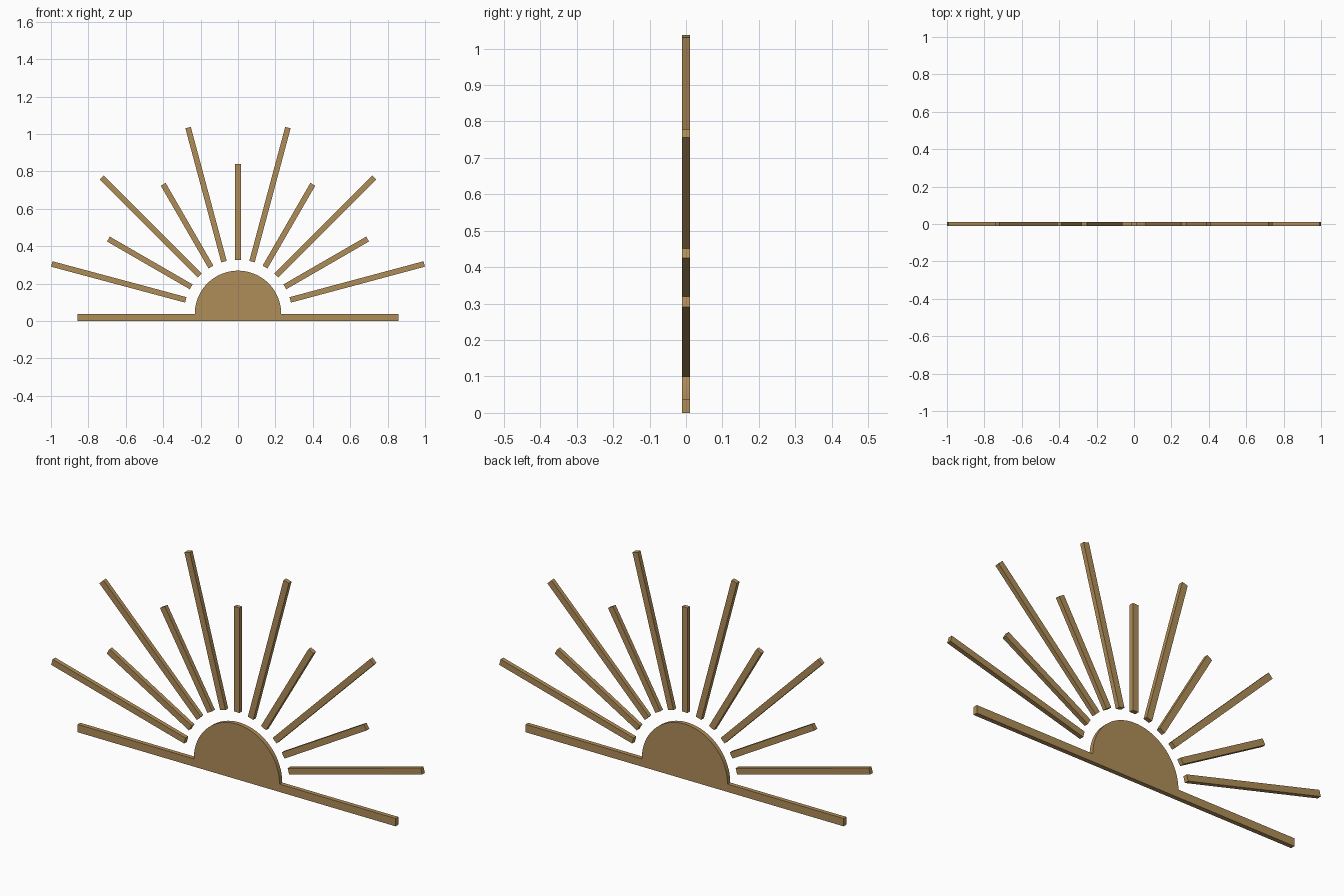
import bpy, bmesh, math
from mathutils import Matrix, Vector

cube = bpy.data.objects.get("Cube")
if cube:
    bpy.data.objects.remove(cube, do_unlink=True)

DEPTH = 0.021
HUB = Vector((0, 0, 0.038))      # centre of the half disc and of all rays
BAR_HALF, DISC_R = 0.857, 0.231
RAY_WIDTH, RAY_START, RAY_LONG, RAY_SHORT = 0.03, 0.289, 1.031, 0.8

wood = bpy.data.materials.new("warm_tan_wood")
wood.use_nodes = True
colour = (0.43, 0.266, 0.098, 1)
wood.diffuse_color = colour
wood.node_tree.nodes["Principled BSDF"].inputs["Base Color"].default_value = colour


def plate(name, outline):
    """Extrude an x-z outline through the thickness of the panel."""
    bm = bmesh.new()
    face = bm.faces.new([bm.verts.new((x, -DEPTH / 2, z)) for x, z in outline])
    extruded = bmesh.ops.extrude_face_region(bm, geom=[face], use_keep_orig=True)
    verts = [v for v in extruded["geom"] if isinstance(v, bmesh.types.BMVert)]
    bmesh.ops.translate(bm, verts=verts, vec=(0, DEPTH, 0))
    bmesh.ops.recalc_face_normals(bm, faces=bm.faces)
    mesh = bpy.data.meshes.new(name)
    bm.to_mesh(mesh)
    bm.free()
    mesh.materials.append(wood)
    obj = bpy.data.objects.new(name, mesh)
    bpy.context.collection.objects.link(obj)
    return obj


# Horizon bar and half disc share one outline
steps = 48
arc = [(DISC_R * math.cos(math.pi * i / steps),
        HUB.z + DISC_R * math.sin(math.pi * i / steps)) for i in range(steps + 1)]
base = plate("horizon_and_half_sun",
             [(-BAR_HALF, 0), (BAR_HALF, 0), (BAR_HALF, HUB.z)] + arc + [(-BAR_HALF, HUB.z)])
bpy.context.view_layer.objects.active = base
base.select_set(True)
bpy.ops.object.shade_smooth_by_angle(angle=math.radians(30))
base.select_set(False)

# Alternating long and short rays, fanned every fifteen degrees
w = RAY_WIDTH / 2
for i in range(1, 12):
    kind, end = ("long", RAY_LONG) if i % 2 else ("short", RAY_SHORT)
    ray = plate(f"{kind}_ray_{i}", [(RAY_START, -w), (end, -w), (end, w), (RAY_START, w)])
    ray.data.transform(Matrix.Translation(HUB) @ Matrix.Rotation(-math.radians(15 * i), 4, "Y"))
